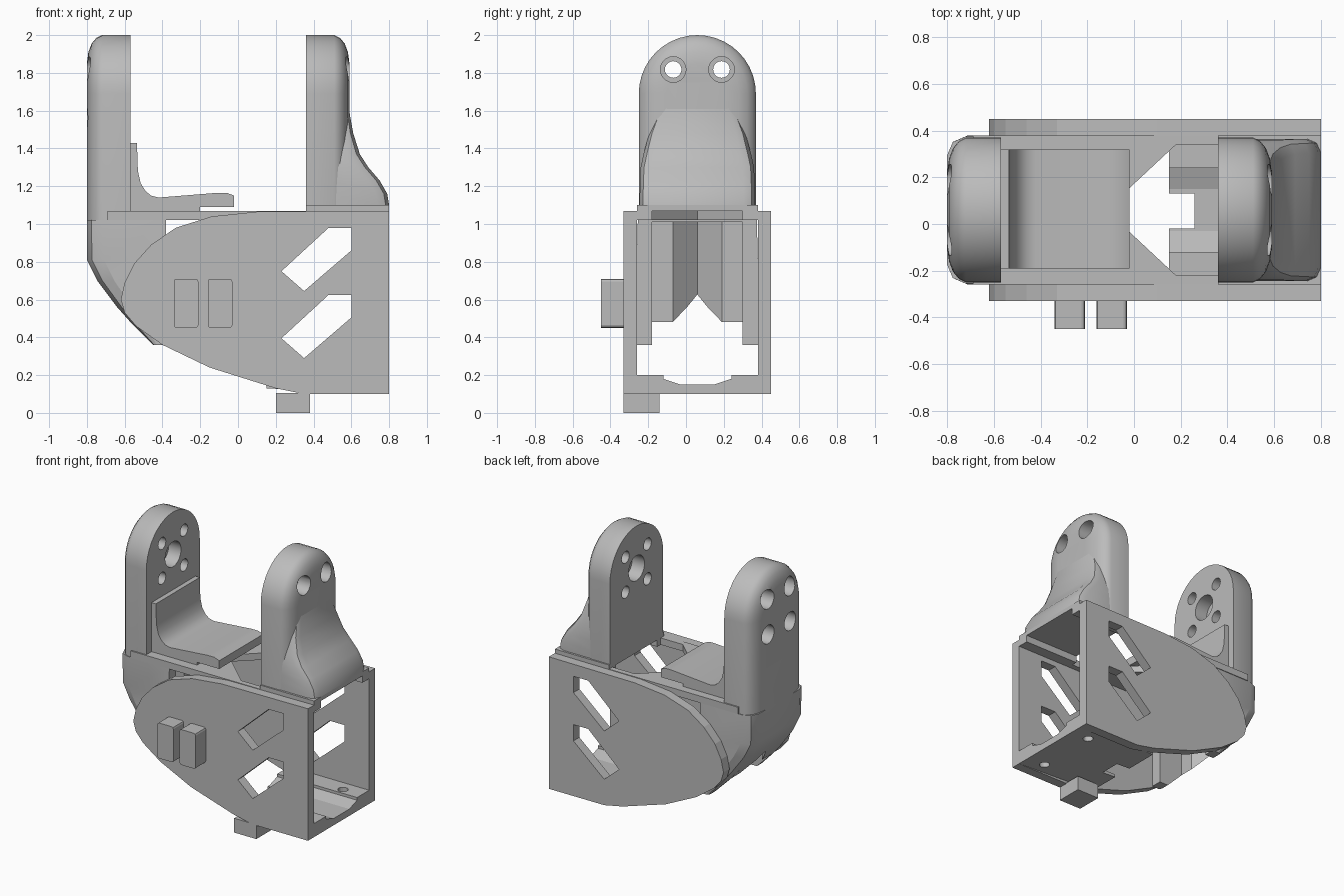
import bpy, bmesh, math
from mathutils import Vector

if "Cube" in bpy.data.objects:
    bpy.data.objects.remove(bpy.data.objects["Cube"])

grey = bpy.data.materials.new("plain_grey")
grey.use_nodes = True
grey.diffuse_color = (0.5, 0.5, 0.5, 1)
grey.node_tree.nodes["Principled BSDF"].inputs["Base Color"].default_value = (0.5, 0.5, 0.5, 1)

MID = 0.06          # centre line of the shell in y
AXIS = 1.69         # height of the pivot


def finish(name, bm):
    bmesh.ops.recalc_face_normals(bm, faces=bm.faces)
    mesh = bpy.data.meshes.new(name)
    bm.to_mesh(mesh)
    bm.free()
    mesh.materials.append(grey)
    ob = bpy.data.objects.new(name, mesh)
    bpy.context.collection.objects.link(ob)
    return ob


def loft(name, rings):
    """Skin a list of equal-length closed rings and cap both ends."""
    bm = bmesh.new()
    rows = [[bm.verts.new(p) for p in ring] for ring in rings]
    for a, b in zip(rows, rows[1:]):
        for i in range(len(a)):
            j = (i + 1) % len(a)
            bm.faces.new((a[i], a[j], b[j], b[i]))
    bm.faces.new(rows[0])
    bm.faces.new(rows[-1])
    return finish(name, bm)


def prism(name, outline, axis, lo, hi):
    """Extrude a 2D outline along one axis."""
    place = {"x": lambda p, t: (t, p[0], p[1]),
             "y": lambda p, t: (p[0], t, p[1]),
             "z": lambda p, t: (p[0], p[1], t)}[axis]
    return loft(name, [[place(p, t) for p in outline] for t in (lo, hi)])


def box(name, x, y, z):
    return prism(name, [(x[0], y[0]), (x[1], y[0]), (x[1], y[1]), (x[0], y[1])], "z", *z)


def disc(u, v, r, n=20):
    return [(u + r * math.cos(math.tau * i / n), v + r * math.sin(math.tau * i / n)) for i in range(n)]


def cut(ob, cutters):
    for c in cutters:
        m = ob.modifiers.new("cut", "BOOLEAN")
        m.operation, m.solver, m.object = "DIFFERENCE", "EXACT", c
        bpy.context.view_layer.objects.active = ob
        bpy.ops.object.modifier_apply(modifier=m.name)
        bpy.data.objects.remove(c)


def smooth(ob, angle=35):
    bpy.ops.object.select_all(action="DESELECT")
    ob.select_set(True)
    bpy.context.view_layer.objects.active = ob
    bpy.ops.object.shade_smooth_by_angle(angle=math.radians(angle))


# Side plates with a rounded nose and two slanted slots each
plate = [(0.8, 0.1), (0.35, 0.1), (0.2, 0.13), (-0.15, 0.24), (-0.4, 0.36), (-0.54, 0.46),
         (-0.6, 0.53), (-0.62, 0.6), (-0.6, 0.69), (-0.55, 0.79), (-0.46, 0.89),
         (-0.33, 0.98), (-0.14, 1.04), (0.1, 1.065), (0.8, 1.07)]
slot = [(0.23, 0.75), (0.35, 0.645), (0.6, 0.86), (0.6, 0.98), (0.48, 0.98)]
for name, lo, hi in (("front_side_plate", -0.33, -0.26), ("back_side_plate", 0.38, 0.45)):
    ob = prism(name, plate, "y", lo, hi)
    cut(ob, [prism("slot_cutter", [(x, z - d) for x, z in slot], "y", lo - 0.1, hi + 0.1)
             for d in (0, 0.355)])

# Deck with a pointed opening running out to the open end
deck = box("deck", (-0.69, 0.8), (-0.26, 0.38), (1.02, 1.07))
cut(deck, [prism("opening_cutter", [(0.9, -0.18), (0.36, -0.18), (0.36, -0.22), (0.18, -0.22),
                                    (-0.12, MID), (0.18, 0.34), (0.36, 0.34), (0.36, 0.3),
                                    (0.9, 0.3)], "z", 0.9, 1.2)])

# Floor with a shallow channel, an end notch and two screw holes
floor = prism("floor", [(-0.26, 0.1), (0.38, 0.1), (0.38, 0.2), (0.24, 0.2), (0.24, 0.18),
                        (0.15, 0.15), (-0.03, 0.15), (-0.12, 0.18), (-0.12, 0.2),
                        (-0.26, 0.2)], "x", 0.15, 0.8)
for v in floor.data.vertices:
    if v.co.x < 0.2 and v.co.z < 0.12:
        v.co.z = 0.13
cut(floor, [box("notch_cutter", (0, 0.26), (-0.02, 0.13), (0, 0.4))]
    + [prism("screw_cutter", disc(0.65, y, 0.035), "z", 0, 0.4) for y in (-0.17, 0.29)])

# Front buttons and the foot block
for i, x in enumerate((-0.34, -0.16)):
    ob = box(f"button_{i + 1}", (x, x + 0.13), (-0.45, -0.32), (0.45, 0.71))
    bm = bmesh.new()
    bm.from_mesh(ob.data)
    edges = [e for e in bm.edges
             if abs((e.verts[0].co - e.verts[1].co).normalized().dot(Vector((0, 1, 0)))) > 0.9]
    bmesh.ops.bevel(bm, geom=edges, offset=0.015, segments=2, profile=0.5, affect="EDGES")
    bm.to_mesh(ob.data)
    bm.free()
box("foot", (0.2, 0.38), (-0.33, -0.14), (0, 0.105))


def slice_z(z, x_in, x_out, w, c):
    """Horizontal section, flat at x_in and with rounded corners at x_out."""
    s = math.copysign(c, x_out - x_in)
    half = [(x_in, w), (x_out - s, w), (x_out - s * 0.3, w - c * 0.3), (x_out, w - c)]
    return [(x, MID + y, z) for x, y in half] + [(x, MID - y, z) for x, y in reversed(half)]


# Tail block under the rear tower, hollowed by a pointed notch
tail = loft("tail_block", [slice_z(z, -0.38, x, w, c) for z, x, w, c in (
    (0.36, -0.45, 0.32, 0.02), (0.47, -0.56, 0.32, 0.06), (0.56, -0.64, 0.32, 0.08),
    (0.7, -0.745, 0.32, 0.09), (0.81, -0.8, 0.32, 0.09), (1.02, -0.8, 0.315, 0.08))])
cut(tail, [prism("hollow_cutter", [(-0.3, -0.18), (-0.57, -0.18), (-0.57, -0.07), (-0.69, MID),
                                   (-0.57, 0.19), (-0.57, 0.3), (-0.3, 0.3)], "z", 0.2, 1.01)])
smooth(tail, 25)


# Towers: arched slabs with rounded outer edges
def arch(x, inset, base):
    r = 0.31 - inset
    pts = [(x, MID + r * math.cos(math.pi * i / 20), AXIS + r * math.sin(math.pi * i / 20))
           for i in range(21)]
    return [(x, MID + r, base)] + pts + [(x, MID - r, base)]


def tower(name, x_in, side, base, depth_low):
    ob = loft(name, [arch(x_in + side * t, d, base) for t, d in (
        (0, 0), (0.15, 0), (0.18, 0.015), (0.205, 0.045), (0.222, 0.09), (0.23, 0.15))])
    span = lambda a, b: sorted((x_in + side * a, x_in + side * b))
    cutters = [prism("pivot_cutter", disc(MID, AXIS, 0.092, 28), "x", *span(-0.1, 0.1))]
    for dy in (-0.128, 0.128):
        for dz in (-0.128, 0.128):
            deep = 0.4 if dz > 0 else depth_low
            at = (MID + dy, AXIS + dz)
            cutters.append(prism("bolt_cutter", disc(*at, 0.044), "x", *span(-0.1, deep)))
            if deep > 0.3:
                cutters.append(prism("bore_cutter", disc(*at, 0.068), "x", *span(0.13, 0.4)))
    cut(ob, cutters)
    smooth(ob)


tower("left_end_tower", -0.57, -1, 1.02, 0.4)
tower("right_end_tower", 0.36, 1, 1.1, 0.15)

# Base plate and flared buttress of the right-hand tower
box("tower_base", (0.36, 0.8), (-0.26, 0.38), (1.07, 1.1))
flare = loft("tower_flare", [slice_z(z, 0.5, x, w, c) for z, x, w, c in (
    (1.1, 0.8, 0.305, 0.06), (1.16, 0.79, 0.305, 0.06), (1.23, 0.75, 0.303, 0.06),
    (1.3, 0.69, 0.3, 0.06), (1.37, 0.645, 0.285, 0.06), (1.48, 0.61, 0.255, 0.05),
    (1.58, 0.592, 0.215, 0.04), (1.68, 0.585, 0.18, 0.04))])
smooth(flare)

# Curved seat
seat = prism("seat", [(-0.575, 1.065), (-0.2, 1.065), (-0.2, 1.09), (-0.02, 1.09), (-0.02, 1.15),
                      (-0.06, 1.165), (-0.11, 1.165), (-0.42, 1.14), (-0.46, 1.15), (-0.49, 1.175),
                      (-0.515, 1.215), (-0.53, 1.28), (-0.535, 1.43), (-0.575, 1.43)],
             "y", -0.19, 0.32)
smooth(seat)
